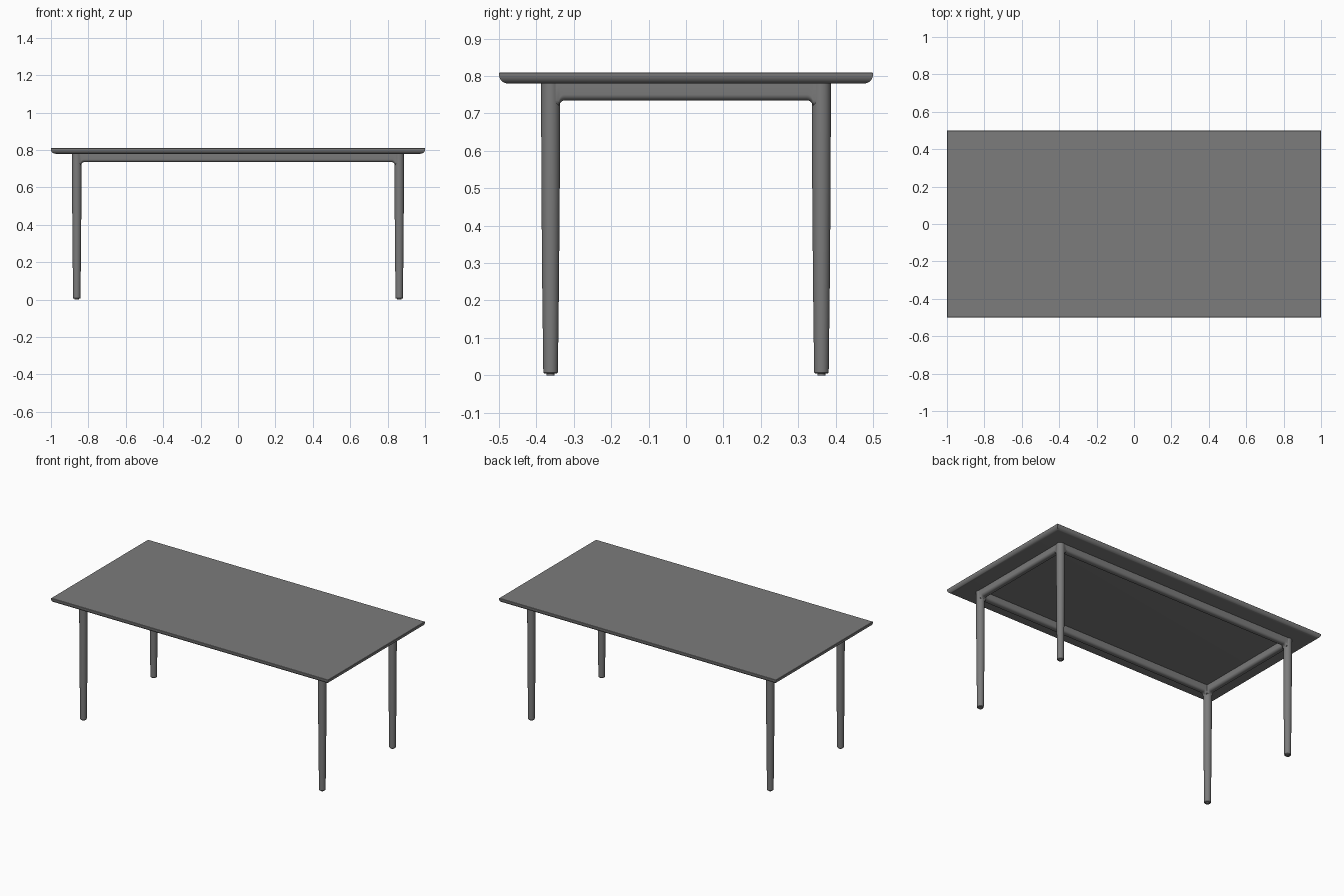
import bpy, bmesh, math
from mathutils import Vector

cube = bpy.data.objects.get("Cube")
if cube:
    bpy.data.objects.remove(cube, do_unlink=True)

LEG_X, LEG_Y = 0.862, 0.362
TOP_Z, UNDER_Z = 0.81, 0.78

grey = bpy.data.materials.new("grey")
grey.use_nodes = True
grey.diffuse_color = (0.2, 0.2, 0.2, 1)
grey.node_tree.nodes["Principled BSDF"].inputs["Base Color"].default_value = (0.2, 0.2, 0.2, 1)


def loft(name, rings, angle=35):
    """Skin a list of closed point rings, capping both ends."""
    bm = bmesh.new()
    loops = [[bm.verts.new(p) for p in ring] for ring in rings]
    for a, b in zip(loops, loops[1:]):
        for i in range(len(a)):
            j = (i + 1) % len(a)
            bm.faces.new((a[i], a[j], b[j], b[i]))
    bm.faces.new(loops[0][::-1])
    bm.faces.new(loops[-1])
    bmesh.ops.recalc_face_normals(bm, faces=bm.faces[:])
    mesh = bpy.data.meshes.new(name)
    bm.to_mesh(mesh)
    bm.free()
    obj = bpy.data.objects.new(name, mesh)
    mesh.materials.append(grey)
    bpy.context.collection.objects.link(obj)
    bpy.ops.object.select_all(action='DESELECT')
    obj.select_set(True)
    bpy.context.view_layer.objects.active = obj
    bpy.ops.object.shade_smooth_by_angle(angle=math.radians(angle))
    return obj


def rectangle(inset, z):
    x, y = 1 - inset, 0.5 - inset
    return [(-x, -y, z), (x, -y, z), (x, y, z), (-x, y, z)]


def circle(x, y, z, r, n=32):
    return [(x + r * math.cos(math.tau * i / n), y + r * math.sin(math.tau * i / n), z)
            for i in range(n)]


def arc(steps):
    return [math.pi / 2 * i / steps for i in range(steps + 1)]


# Tabletop with a rounded lower edge
R = 0.024
edge = [(R * (1 - math.sin(a)), UNDER_Z + R * (1 - math.cos(a))) for a in arc(8)]
edge += [(0, TOP_Z - 0.002), (0.002, TOP_Z)]
loft("tabletop", [rectangle(i, z) for i, z in edge])

# Tapered round legs with small glides
leg_profile = [(0.005, 0.017), (0.008, 0.0195), (0.25, 0.0225), (0.5, 0.0245),
               (0.65, 0.025), (UNDER_Z, 0.025)]
for sx, side in ((1, "left"), (-1, "right")):
    for sy, end in ((-1, "front"), (1, "back")):
        x, y = sx * LEG_X, sy * LEG_Y
        loft(f"{end}_{side}_leg", [circle(x, y, z, r) for z, r in leg_profile])
        loft(f"{end}_{side}_glide", [circle(x, y, z, 0.011, 16) for z in (0, 0.006)])


def rail(name, half, centre, along, across):
    """Rail with a rounded underside that flares down into the legs."""
    w, rnd, fillet, bottom = 0.021, 0.016, 0.016, 0.735
    stations = [(half, fillet)]
    stations += [(half - 0.023 - fillet * (1 - math.cos(a)), fillet * (1 - math.sin(a)))
                 for a in arc(6)]
    stations = [(-t, d) for t, d in stations] + [(t, d) for t, d in reversed(stations)]
    rings = []
    for t, drop in stations:
        zb = bottom - drop
        side = [(w - rnd + rnd * math.sin(a), zb + rnd * (1 - math.cos(a))) for a in arc(6)]
        side.append((w, UNDER_Z))
        section = side + [(-u, z) for u, z in reversed(side)]
        rings.append([centre + along * t + across * u + Vector((0, 0, z)) for u, z in section])
    loft(name, rings, 50)


# Rails between the legs
X, Y = Vector((1, 0, 0)), Vector((0, 1, 0))
rail("front_rail", LEG_X, -LEG_Y * Y, X, Y)
rail("back_rail", LEG_X, LEG_Y * Y, X, Y)
rail("left_rail", LEG_Y, LEG_X * X, Y, X)
rail("right_rail", LEG_Y, -LEG_X * X, Y, X)
